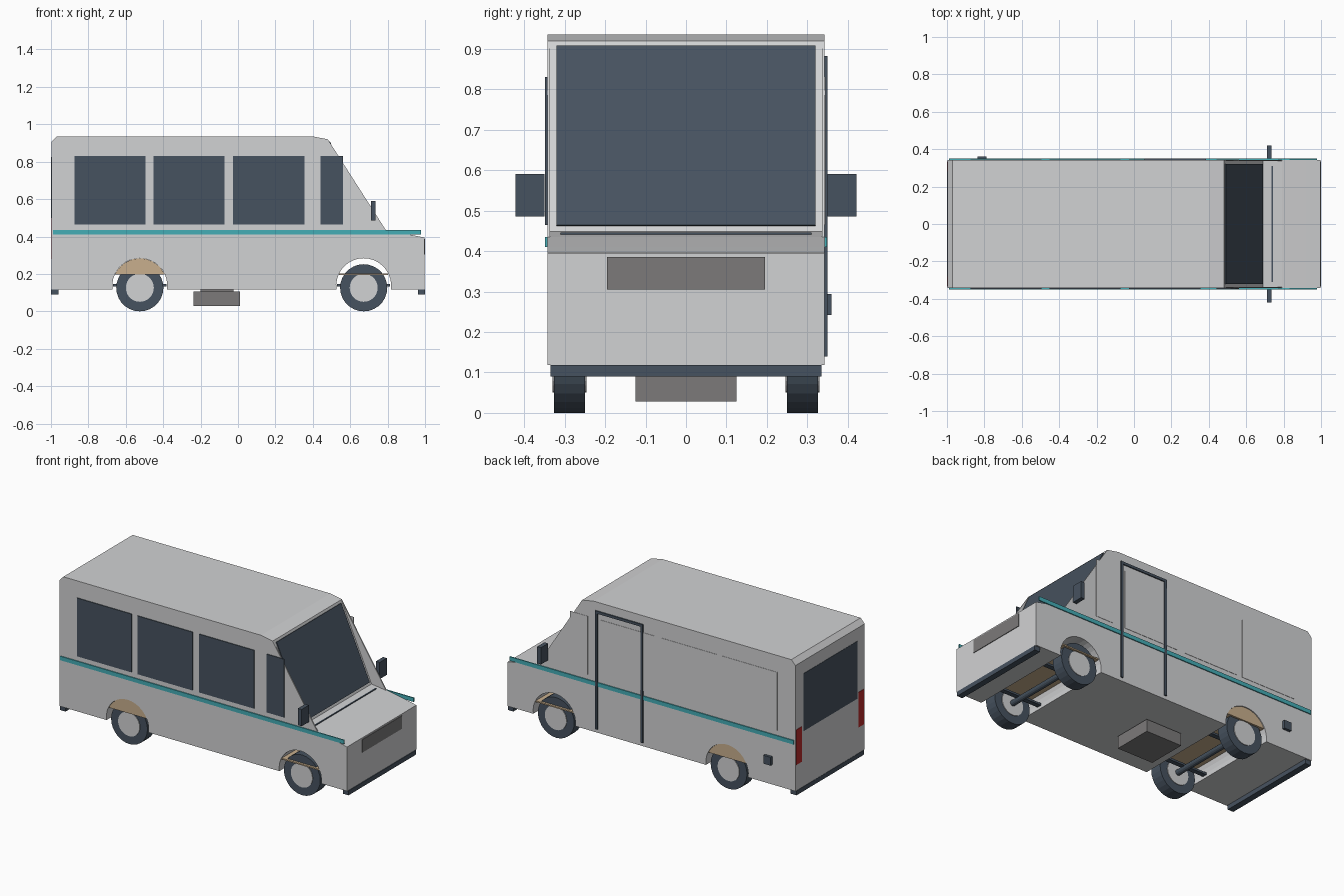
import bpy, bmesh, math
from mathutils import Matrix, Vector

if "Cube" in bpy.data.objects:
    bpy.data.objects.remove(bpy.data.objects["Cube"])


def material(name, rgb):
    m = bpy.data.materials.new(name)
    m.use_nodes = True
    m.diffuse_color = (*rgb, 1)
    m.node_tree.nodes["Principled BSDF"].inputs["Base Color"].default_value = (*rgb, 1)
    return m


PAINT = material("pale grey paint", (0.64, 0.645, 0.655))
DARK = material("dark slate", (0.062, 0.085, 0.115))
TEAL = material("teal", (0.06, 0.42, 0.47))
TAN = material("tan", (0.58, 0.43, 0.27))
GREY = material("mid grey", (0.2, 0.195, 0.195))
RED = material("red", (0.5, 0.025, 0.025))


def finish(name, bm, mat):
    bmesh.ops.recalc_face_normals(bm, faces=bm.faces)
    mesh = bpy.data.meshes.new(name)
    bm.to_mesh(mesh)
    bm.free()
    mesh.materials.append(mat)
    ob = bpy.data.objects.new(name, mesh)
    bpy.context.collection.objects.link(ob)
    return ob


def prism(name, profile, y0, y1, mat):
    """Extrude an (x, z) outline along y."""
    bm = bmesh.new()
    face = bm.faces.new([bm.verts.new((x, y0, z)) for x, z in profile])
    res = bmesh.ops.extrude_face_region(bm, geom=[face])
    verts = [g for g in res["geom"] if isinstance(g, bmesh.types.BMVert)]
    bmesh.ops.translate(bm, verts=verts, vec=(0, y1 - y0, 0))
    return finish(name, bm, mat)


def box(name, x0, x1, y0, y1, z0, z1, mat):
    return prism(name, [(x0, z0), (x1, z0), (x1, z1), (x0, z1)], y0, y1, mat)


def cylinder(name, x, y, z, radius, width, mat, sides=28):
    bm = bmesh.new()
    bmesh.ops.create_cone(bm, cap_ends=True, segments=sides, radius1=radius, radius2=radius, depth=width,
                          matrix=Matrix.Translation((x, y, z)) @ Matrix.Rotation(math.pi / 2, 4, "X"))
    return finish(name, bm, mat)


def arc(cx, cz, r, z_low, steps=18):
    """Arch outline from the rear foot to the front foot, both at z_low."""
    a = math.asin((z_low - cz) / r)
    return [(cx - r * math.cos(t), cz + r * math.sin(t))
            for t in (a + (math.pi - 2 * a) * i / steps for i in range(steps + 1))]


HALF = 0.343
FLOOR = 0.118
ARCH_R, ARCH_Z = 0.147, 0.137
REAR, FRONT = -0.525, 0.672

# Body shell with open wheel arches
outline = [(-0.998, FLOOR)] + arc(REAR, ARCH_Z, ARCH_R, FLOOR) + arc(FRONT, ARCH_Z, ARCH_R, FLOOR)
outline += [(0.996, FLOOR), (0.996, 0.395), (0.92, 0.41), (0.79, 0.435), (0.69, 0.448),
            (0.48, 0.92), (0.4, 0.935), (-0.97, 0.935), (-0.998, 0.905)]
prism("body", outline, -HALF, HALF, PAINT)

# Windscreen laid on the slope
top, low = Vector((0.48, 0, 0.92)), Vector((0.69, 0, 0.448))
normal = Vector((0.472, 0, 0.21)).normalized() * 0.006
a, b = top.lerp(low, 0.03), low.lerp(top, 0.03)
prism("windscreen", [(p.x, p.z) for p in (a, b, b + normal, a + normal)], -0.32, 0.32, DARK)
box("wiper", 0.735, 0.743, -0.31, 0.31, 0.436, 0.446, DARK)

# Side parts
for side, label in ((-1, "right"), (1, "left")):
    def on_side(name, x0, x1, z0, z1, mat, inner=HALF - 0.001, outer=HALF + 0.005):
        y0, y1 = sorted((side * inner, side * outer))
        return box(label + "_" + name, x0, x1, y0, y1, z0, z1, mat)

    y0, y1 = sorted((side * (HALF - 0.007), side * HALF))
    prism(label + "_pillar_panel", [(0.48, 0.92), (0.69, 0.448), (0.79, 0.435)], y0, y1, PAINT)
    for i, (x0, x1) in enumerate([(-0.873, -0.495), (-0.453, -0.073), (-0.027, 0.355), (0.44, 0.562)]):
        if side < 0:
            on_side(f"window_{i + 1}", x0, x1, 0.465, 0.83, DARK)
        else:
            on_side(f"blank_panel_{i + 1}", x0, x1, 0.465, 0.83, PAINT, outer=HALF + 0.002)
    on_side("stripe", -0.99, 0.978, 0.41, 0.435, TEAL, outer=HALF + 0.006)
    on_side("mirror", 0.71, 0.736, 0.485, 0.59, DARK, 0.35, 0.421)
    on_side("tail_light", -1.0, -0.994, 0.28, 0.5, RED, 0.28, 0.335)

    # Wheels and springs
    for cx, end in ((REAR, "rear"), (FRONT, "front")):
        cylinder(f"{label}_{end}_tyre", cx, side * 0.288, 0.126, 0.126, 0.076, DARK)
        cylinder(f"{label}_{end}_hub", cx, side * 0.288, 0.126, 0.075, 0.084, PAINT)
        on_side(f"{end}_spring", cx - 0.142, cx + 0.142, 0.132, 0.145, DARK, 0.17, 0.2)

# Passenger door frame and fuel flap, left side only
for name, x0, x1, z0 in (("door_front_edge", 0.37, 0.386, 0.14), ("door_rear_edge", 0.055, 0.071, 0.14),
                         ("door_top_edge", 0.055, 0.386, 0.866)):
    box(name, x0, x1, HALF - 0.001, HALF + 0.007, z0, 0.882, DARK)
box("fuel_flap", -0.838, -0.788, HALF - 0.001, 0.36, 0.242, 0.294, DARK)

# Axles and the panels inside the arches
for cx, end in ((REAR, "rear"), (FRONT, "front")):
    cylinder(end + "_axle", cx, 0, 0.126, 0.018, 0.52, DARK, 12)
prism("rear_arch_filler", arc(REAR, ARCH_Z, ARCH_R - 0.001, 0.198), -0.338, 0.338, TAN)
box("front_arch_shelf", FRONT - 0.131, FRONT + 0.131, -0.34, 0.34, 0.194, 0.202, TAN)

# Nose, tail and underside
box("grille", 0.99, 1.0, -0.195, 0.195, 0.305, 0.386, GREY)
box("rear_window", -1.0, -0.994, -0.27, 0.265, 0.465, 0.825, DARK)
box("front_bumper", 0.962, 1.0, -0.335, 0.335, 0.09, FLOOR, DARK)
box("rear_bumper", -1.0, -0.96, -0.335, 0.335, 0.09, FLOOR, DARK)
box("underfloor_tank", -0.237, 0.012, -0.125, 0.125, 0.028, 0.105, GREY)
box("tank_mount", -0.2, -0.025, -0.1, 0.1, 0.1, FLOOR + 0.002, GREY)
